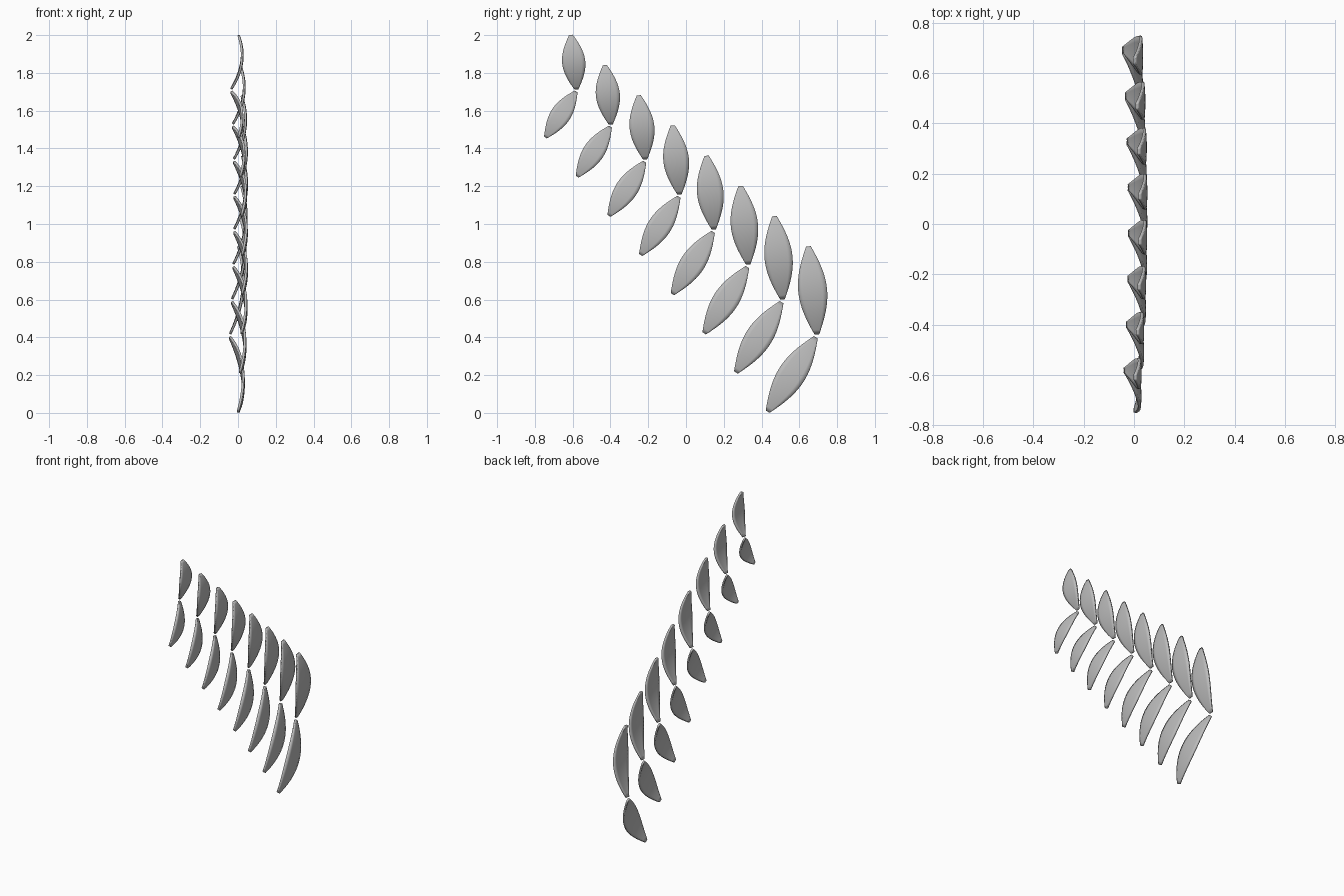
import bpy
import bmesh
import math
from mathutils import Vector

cube = bpy.data.objects.get("Cube")
if cube:
    bpy.data.objects.remove(cube, do_unlink=True)

PAIRS = 8
ROWS, COLS = 20, 6
THICKNESS = 0.012

# Single leaf colour
grey = bpy.data.materials.new("leaf_grey")
grey.use_nodes = True
grey.diffuse_color = (0.5, 0.5, 0.5, 1)
grey.node_tree.nodes["Principled BSDF"].inputs["Base Color"].default_value = (0.5, 0.5, 0.5, 1)


def mix(a, b, f):
    return a + (b - a) * f


def leaf(name, base, tip, half_width, bulge):
    """Blunt-ended lens blade from base to tip, bowed towards +x."""
    base, tip = Vector(base), Vector(tip)
    along = tip - base
    across = Vector((0, -along.z, along.y)).normalized()
    bm = bmesh.new()
    rows = []
    for r in range(ROWS + 1):
        t = r / ROWS
        width = half_width * math.sin(math.pi * mix(0.05, 0.95, t))
        row = []
        for c in range(COLS + 1):
            s = 2 * c / COLS - 1
            p = base + along * t + across * (s * width)
            p.x += bulge * 4 * t * (1 - t) + 0.05 * width * (1 - s * s)
            row.append(bm.verts.new(p))
        rows.append(row)
    for lower, upper in zip(rows, rows[1:]):
        for c in range(COLS):
            bm.faces.new((lower[c], lower[c + 1], upper[c + 1], upper[c]))
    bmesh.ops.recalc_face_normals(bm, faces=bm.faces)
    mesh = bpy.data.meshes.new(name)
    bm.to_mesh(mesh)
    bm.free()
    mesh.materials.append(grey)
    obj = bpy.data.objects.new(name, mesh)
    bpy.context.collection.objects.link(obj)
    solid = obj.modifiers.new("thickness", "SOLIDIFY")
    solid.thickness = THICKNESS
    solid.offset = 0
    for other in bpy.context.selected_objects:
        other.select_set(False)
    obj.select_set(True)
    bpy.context.view_layer.objects.active = obj
    bpy.ops.object.shade_smooth_by_angle(angle=math.radians(35))


# Pairs of leaves stepping down along a gently arched line
for i in range(PAIRS):
    f = i / (PAIRS - 1)
    arch = 0.02 * (1 - (2 * f - 1) ** 2)
    root_x = mix(-0.036, -0.042, f) + arch
    tip_x = mix(0.003, 0.001, f) + arch
    bulge = mix(0.035, 0.045, f)
    leaf(f"upper_leaf_{i + 1}",
         (root_x, mix(-0.58, 0.693, f), mix(1.715, 0.418, f)),
         (tip_x, mix(-0.609, 0.648, f), mix(1.999, 0.88, f)),
         mix(0.061, 0.076, f), bulge)
    leaf(f"lower_leaf_{i + 1}",
         (root_x, mix(-0.583, 0.686, f), mix(1.699, 0.398, f)),
         (tip_x, mix(-0.743, 0.433, f), mix(1.46, 0.008, f)),
         mix(0.053, 0.073, f), bulge)
